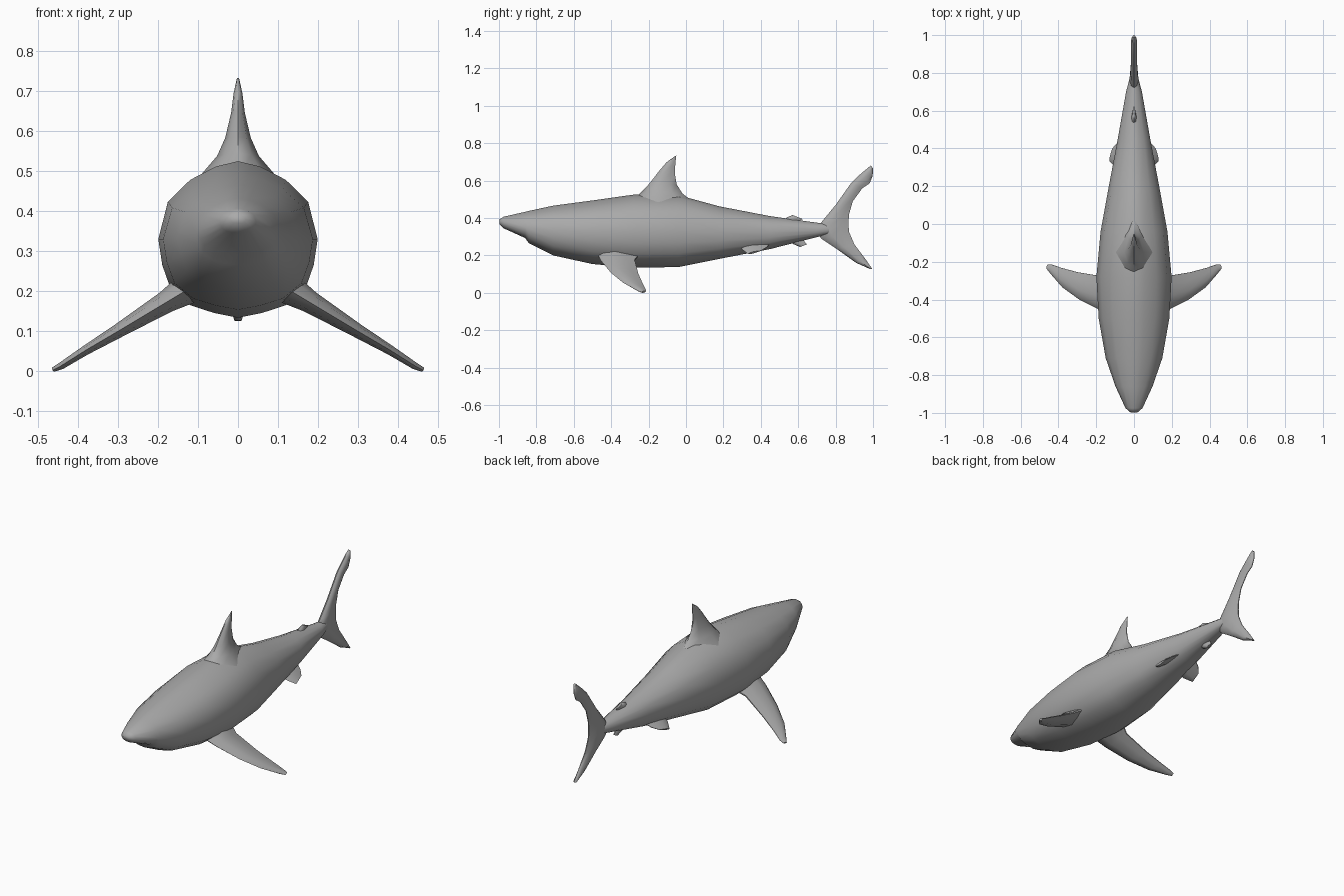
import bpy, bmesh, math
from mathutils import Vector

# Dark grey skin
skin = bpy.data.materials.new("skin")
skin.diffuse_color = (0.4, 0.4, 0.4, 1)


def loft(name, rings, mirror=False):
    """Skin a list of equal-length rings, cap both ends, shade smooth."""
    bm = bmesh.new()
    vs = [[bm.verts.new(p) for p in ring] for ring in rings]
    n = len(vs[0])
    for a, b in zip(vs, vs[1:]):
        for i in range(n):
            j = (i + 1) % n
            bm.faces.new((a[i], a[j], b[j], b[i]))
    bm.faces.new(vs[0])
    bm.faces.new(vs[-1])
    bmesh.ops.recalc_face_normals(bm, faces=bm.faces)
    me = bpy.data.meshes.new(name)
    bm.to_mesh(me)
    bm.free()
    me.materials.append(skin)
    ob = bpy.data.objects.new(name, me)
    bpy.context.collection.objects.link(ob)
    bpy.ops.object.select_all(action='DESELECT')
    ob.select_set(True)
    bpy.context.view_layer.objects.active = ob
    bpy.ops.object.shade_smooth_by_angle(angle=math.radians(60))
    if mirror:
        mod = ob.modifiers.new("mirror", 'MIRROR')
        mod.use_mirror_merge = False
    return ob


LENS = [(0, 0), (0.12, 0.65), (0.4, 1), (0.75, 0.6), (1, 0.12)]


def fin(name, sections, normal=(1, 0, 0), mirror=False):
    """Fin from (leading point, trailing point, half thickness) sections."""
    nrm = Vector(normal).normalized()
    rings = []
    for lead, trail, t in sections:
        a, b = Vector(lead), Vector(trail)
        up = [a.lerp(b, u) + nrm * t * v for u, v in LENS]
        down = [a.lerp(b, u) - nrm * t * v for u, v in LENS[1:]]
        rings.append(up + down[::-1])
    loft(name, rings, mirror)


def flat_fin(name, rows):
    """Fin in the centre plane: rows of lead y, z, trail y, z, thickness."""
    fin(name, [((0, a, b), (0, c, d), t) for a, b, c, d, t in rows])


# Body: y, top z, bottom z, widest z, half width
stations = [
    (-0.998, 0.392, 0.368, 0.380, 0.018),
    (-0.975, 0.407, 0.345, 0.375, 0.045),
    (-0.860, 0.433, 0.293, 0.350, 0.098),
    (-0.840, 0.438, 0.265, 0.345, 0.105),
    (-0.710, 0.466, 0.200, 0.335, 0.150),
    (-0.500, 0.494, 0.154, 0.330, 0.187),
    (-0.280, 0.525, 0.134, 0.330, 0.199),
    (-0.040, 0.522, 0.138, 0.330, 0.177),
    (0.180, 0.462, 0.182, 0.325, 0.137),
    (0.450, 0.410, 0.234, 0.325, 0.086),
    (0.700, 0.375, 0.298, 0.335, 0.042),
    (0.790, 0.368, 0.318, 0.342, 0.018),
]
half = [(0, 1), (0.28, 0.93), (0.6, 0.76), (0.88, 0.48), (1, 0),
        (0.95, -0.33), (0.85, -0.62), (0.6, -0.84), (0.3, -0.94), (0, -1)]
section = half + [(-x, z) for x, z in half[-2:0:-1]]
loft("body", [[(w * x, y, m + z * ((top - m) if z > 0 else (m - bot)))
               for x, z in section] for y, top, bot, m, w in stations])

# Dorsal fin with a flared base
flat_fin("dorsal_fin", [
    (-0.290, 0.490, 0.060, 0.470, 0.100),
    (-0.235, 0.542, -0.020, 0.532, 0.052),
    (-0.195, 0.585, -0.050, 0.580, 0.032),
    (-0.145, 0.650, -0.060, 0.640, 0.017),
    (-0.105, 0.697, -0.057, 0.690, 0.011),
    (-0.060, 0.730, -0.052, 0.733, 0.003)])

# Tail fin, lower tip to upper tip
flat_fin("tail_fin", [
    (0.985, 0.127, 0.997, 0.126, 0.010),
    (0.910, 0.160, 0.960, 0.180, 0.015),
    (0.805, 0.235, 0.900, 0.260, 0.017),
    (0.725, 0.288, 0.872, 0.325, 0.022),
    (0.690, 0.335, 0.868, 0.370, 0.026),
    (0.730, 0.385, 0.872, 0.420, 0.020),
    (0.800, 0.470, 0.892, 0.490, 0.017),
    (0.885, 0.590, 0.942, 0.558, 0.016),
    (0.935, 0.637, 0.982, 0.585, 0.016),
    (0.975, 0.670, 0.998, 0.625, 0.014),
    (0.988, 0.681, 1.000, 0.665, 0.008)])

# Small second dorsal and anal fins
flat_fin("second_dorsal_fin", [
    (0.520, 0.380, 0.600, 0.370, 0.016),
    (0.540, 0.404, 0.612, 0.388, 0.013),
    (0.570, 0.416, 0.625, 0.394, 0.007)])
flat_fin("anal_fin", [
    (0.540, 0.285, 0.620, 0.295, 0.016),
    (0.575, 0.260, 0.638, 0.268, 0.013),
    (0.610, 0.245, 0.648, 0.260, 0.007)])

# Pectoral fins
fin("pectoral_fins", [
    ((0.100, -0.480, 0.220), (0.100, -0.235, 0.225), 0.045),
    ((0.180, -0.455, 0.172), (0.180, -0.275, 0.175), 0.028),
    ((0.290, -0.400, 0.106), (0.300, -0.255, 0.101), 0.018),
    ((0.380, -0.335, 0.053), (0.385, -0.232, 0.050), 0.012),
    ((0.445, -0.260, 0.012), (0.435, -0.215, 0.017), 0.009),
    ((0.463, -0.237, 0.003), (0.457, -0.215, 0.007), 0.006)],
    normal=(0.57, 0, 0.82), mirror=True)

# Pelvic fins
fin("pelvic_fins", [
    ((0.055, 0.285, 0.260), (0.050, 0.450, 0.265), 0.014),
    ((0.095, 0.300, 0.232), (0.088, 0.430, 0.242), 0.012),
    ((0.130, 0.332, 0.208), (0.115, 0.400, 0.225), 0.006)],
    normal=(0.6, 0, 0.8), mirror=True)
